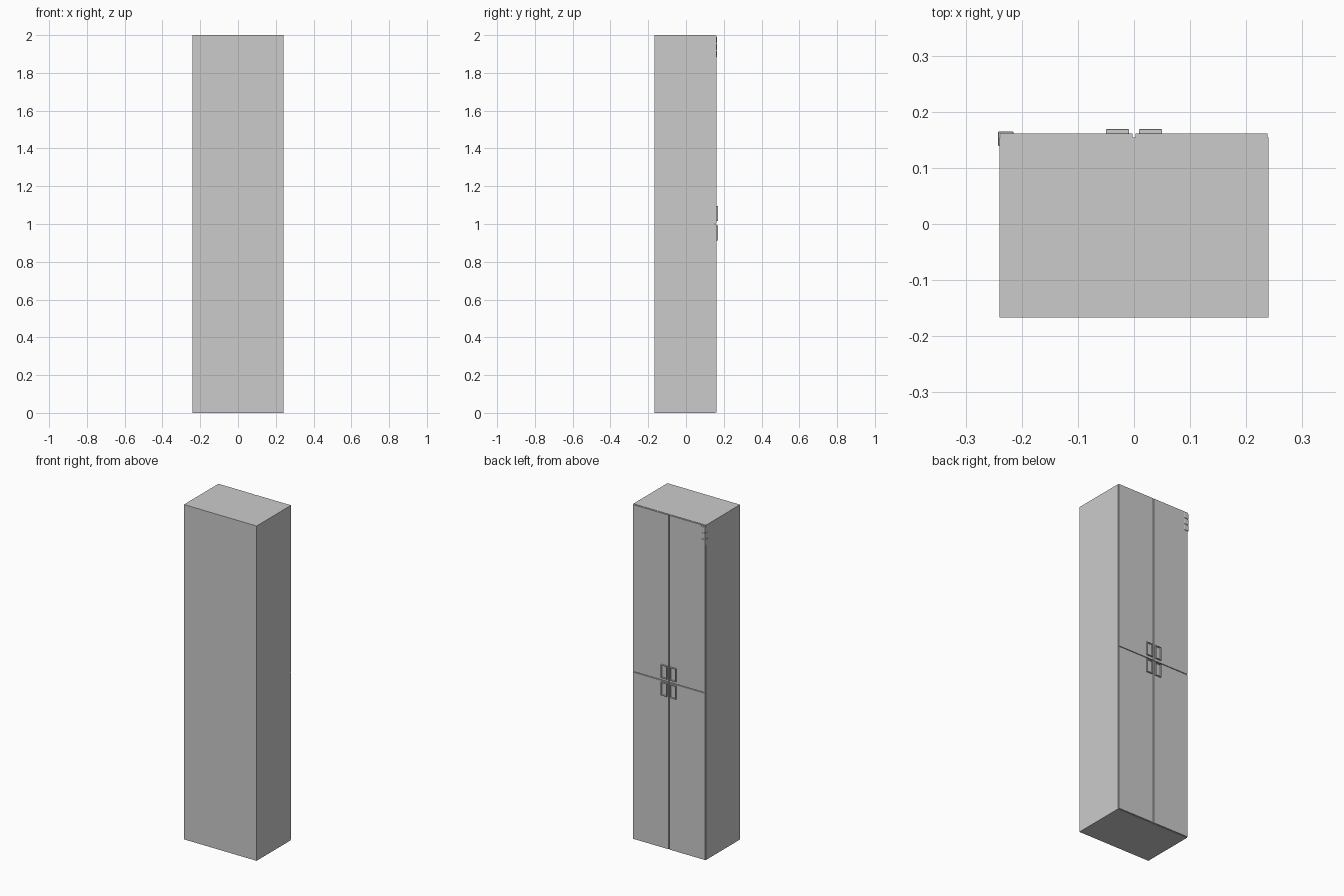
import bpy, bmesh

if "Cube" in bpy.data.objects:
    bpy.data.objects.remove(bpy.data.objects["Cube"])


def finish(name, bm, bevel=0.0):
    bmesh.ops.recalc_face_normals(bm, faces=bm.faces)
    me = bpy.data.meshes.new(name)
    bm.to_mesh(me)
    bm.free()
    ob = bpy.data.objects.new(name, me)
    bpy.context.collection.objects.link(ob)
    if bevel:
        m = ob.modifiers.new("bevel", 'BEVEL')
        m.width = bevel
        m.segments = 2
    return ob


def box(name, lo, hi, bevel=0.0):
    bm = bmesh.new()
    bmesh.ops.create_cube(bm, size=1)
    for v in bm.verts:
        v.co = [lo[i] + (v.co[i] + 0.5) * (hi[i] - lo[i]) for i in range(3)]
    return finish(name, bm, bevel)


def prism(name, profile, z0, z1, bevel=0.0):
    bm = bmesh.new()
    face = bm.faces.new([bm.verts.new((x, y, z0)) for x, y in profile])
    ext = bmesh.ops.extrude_face_region(bm, geom=[face])
    verts = [g for g in ext["geom"] if isinstance(g, bmesh.types.BMVert)]
    bmesh.ops.translate(bm, verts=verts, vec=(0, 0, z1 - z0))
    return finish(name, bm, bevel)


def pull_handle(name, x0, x1, z0, z1, y0, y1):
    # rectangular rim with a recessed finger cup
    bm = bmesh.new()
    bmesh.ops.create_cube(bm, size=1)
    for v in bm.verts:
        v.co = ((x0 + x1) / 2 + v.co.x * (x1 - x0),
                (y0 + y1) / 2 + v.co.y * (y1 - y0),
                (z0 + z1) / 2 + v.co.z * (z1 - z0))
    bm.normal_update()
    front = max(bm.faces, key=lambda f: f.calc_center_median().y)
    bmesh.ops.inset_region(bm, faces=[front], thickness=0.007)
    ext = bmesh.ops.extrude_face_region(bm, geom=[front])
    bmesh.ops.delete(bm, geom=[front], context='FACES_ONLY')
    verts = [g for g in ext["geom"] if isinstance(g, bmesh.types.BMVert)]
    bmesh.ops.translate(bm, verts=verts, vec=(0, -(y1 - y0) * 0.85, 0))
    return finish(name, bm, 0.0012)


# Cabinet carcass
box("cabinet_body", (-0.24, -0.167, 0), (0.24, 0.154, 2))

# Four doors on the +y side, each with a pull handle by the centre
for side, s in (("left", -1), ("right", 1)):
    for level, z0, z1, h0, h1 in (("lower", 0.002, 0.998, 0.912, 0.992),
                                  ("upper", 1.002, 1.998, 1.016, 1.096)):
        xs = sorted((s * 0.003, s * 0.238))
        box(f"{level}_{side}_door", (xs[0], 0.154, z0), (xs[1], 0.161, z1))
        hx = sorted((s * 0.009, s * 0.05))
        pull_handle(f"{level}_{side}_handle", *hx, h0, h1, 0.161, 0.169)

# Three corner hinge plates wrapping the top door edge
L = [(-0.242, 0.139), (-0.2395, 0.139), (-0.2395, 0.1605),
     (-0.215, 0.1605), (-0.215, 0.1645), (-0.242, 0.1645)]
for i in range(3):
    z = 1.884 + i * 0.037
    prism(f"hinge_plate_{i + 1}", L, z, z + 0.033, 0.0008)
